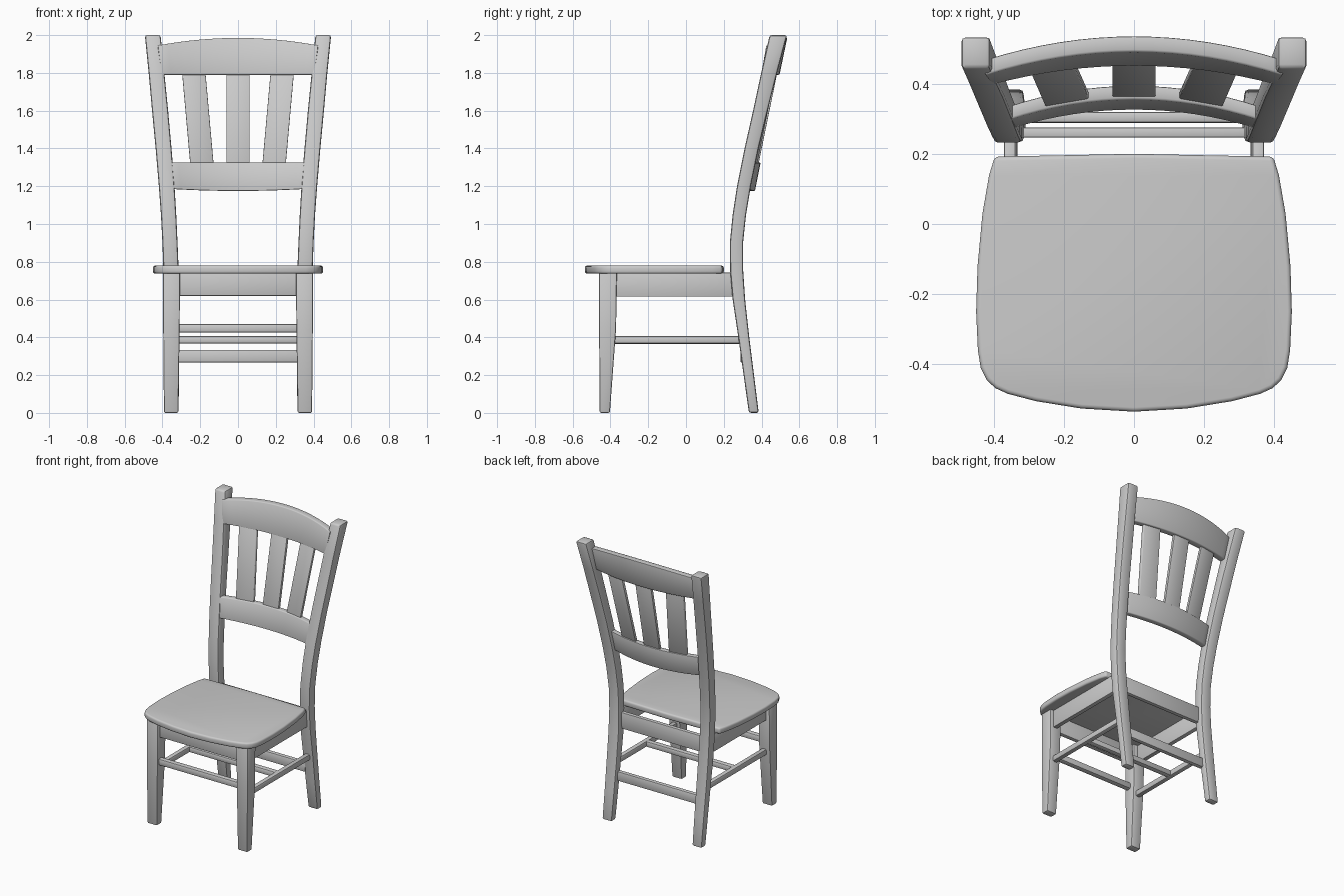
import bpy, bmesh, math

if "Cube" in bpy.data.objects:
    bpy.data.objects.remove(bpy.data.objects["Cube"])


def loft(name, rings, bevel=0.006, segs=2):
    """Skin a list of equal-length rings, cap the ends and soften hard edges."""
    bm = bmesh.new()
    vs = [[bm.verts.new(p) for p in r] for r in rings]
    n = len(vs[0])
    for a, b in zip(vs, vs[1:]):
        for i in range(n):
            j = (i + 1) % n
            bm.faces.new((a[i], a[j], b[j], b[i]))
    bm.faces.new(vs[0][::-1])
    bm.faces.new(vs[-1])
    bmesh.ops.recalc_face_normals(bm, faces=bm.faces)
    if bevel:
        hard = [e for e in bm.edges if e.calc_face_angle(0) > math.radians(40)]
        bmesh.ops.bevel(bm, geom=hard, offset=bevel, segments=segs,
                        profile=0.5, affect='EDGES', clamp_overlap=True)
    me = bpy.data.meshes.new(name)
    bm.to_mesh(me)
    bm.free()
    ob = bpy.data.objects.new(name, me)
    bpy.context.collection.objects.link(ob)
    bpy.ops.object.select_all(action='DESELECT')
    ob.select_set(True)
    bpy.context.view_layer.objects.active = ob
    bpy.ops.object.shade_smooth_by_angle(angle=math.radians(40))
    return ob


def rect(x0, x1, y0, y1, z):
    return [(x0, y0, z), (x1, y0, z), (x1, y1, z), (x0, y1, z)]


def box(name, x0, x1, y0, y1, z0, z1, bevel=0.005):
    return loft(name, [rect(x0, x1, y0, y1, z0), rect(x0, x1, y0, y1, z1)], bevel)


# Seat: bowed front, rounded front corners, narrowing to the back
half = [(0.15, -.526), (.28, -.505), (.36, -.484), (.395, -.468), (.42, -.445),
        (.437, -.41), (.445, -.36), (.45, -.25), (.446, -.12), (.432, .03),
        (.413, .14), (.397, .192)]
outline = ([(0, -.535)] + half + [(0, .2)] + [(-x, y) for x, y in reversed(half)])
loft("seat", [[(x, y, z) for x, y in outline] for z in (.737, .78)], 0.012, 3)

# Back post stations: z, inner x, outer x, front y, back y
post = [(0, .315, .39, .333, .385), (.2, .312, .391, .305, .36),
        (.4, .31, .393, .277, .335), (.6, .31, .394, .247, .313),
        (.75, .314, .395, .234, .303), (.9, .32, .4, .232, .302),
        (1.05, .327, .408, .247, .318), (1.2, .336, .419, .27, .343),
        (1.4, .352, .436, .31, .384), (1.6, .37, .455, .355, .432),
        (1.8, .39, .473, .398, .482), (2, .41, .493, .443, .535)]
for side, s in (("left", -1), ("right", 1)):
    loft(f"back_post_{side}", [rect(s * a, s * b, c, d, z) for z, a, b, c, d in post], 0.012)
    # Front leg tapers on its inner and rear faces
    loft(f"front_leg_{side}", [rect(s * .316, s * .392, -.457, -.403, 0),
                               rect(s * .309, s * .396, -.46, -.37, .45),
                               rect(s * .307, s * .396, -.46, -.366, .745)], 0.008)
    xs = sorted((s * .338, s * .37))
    box(f"side_apron_{side}", *xs, -.39, .26, .615, .742)
    xs = sorted((s * .332, s * .368))
    box(f"side_stretcher_{side}", *xs, -.4, .295, .366, .408, 0.01)

# Aprons and cross stretchers
box("front_apron", -.32, .32, -.435, -.405, .62, .742)
box("back_apron", -.325, .325, .246, .275, .62, .735)
box("front_stretcher", -.32, .32, -.445, -.405, .425, .471, 0.01)
box("middle_stretcher", -.34, .34, -.07, -.03, .367, .408, 0.01)
box("back_stretcher", -.325, .325, .288, .32, .266, .334, 0.008)


# Front faces of the two curved, leaning back rails
def top_y(x, z):
    return .49 - .055 * (x / .41) ** 2 - .21 * (1.98 - z)


def low_y(x, z):
    return .355 - .053 * (x / .34) ** 2 - .2 * (1.325 - z)


def rail(name, hx_low, hx_high, bottom, top, face, thick, n=16):
    rings = []
    for i in range(n + 1):
        t = -1 + 2 * i / n
        xl, xh, zl, zh = t * hx_low, t * hx_high, bottom(t), top(t)
        rings.append([(xl, face(xl, zl), zl), (xl, face(xl, zl) + thick, zl),
                      (xh, face(xh, zh) + thick, zh), (xh, face(xh, zh), zh)])
    loft(name, rings, 0.006)


rail("top_rail", .405, .425, lambda t: 1.79, lambda t: 1.985 - .04 * t * t, top_y, .045)
rail("lower_back_rail", .345, .36, lambda t: 1.175 + .01 * t * t, lambda t: 1.325, low_y, .04)

# Three slats fanning out towards the top
for name, xb, xt in (("left", -.19, -.235), ("middle", 0, 0), ("right", .19, .235)):
    rings = []
    for x, z, face in ((xb, 1.305, low_y), (xt, 1.81, top_y)):
        a, b = x - .062, x + .062
        ya, yb = face(a, z) + .01, face(b, z) + .01
        rings.append([(a, ya, z), (b, yb, z), (b, yb + .022, z), (a, ya + .022, z)])
    loft(f"back_slat_{name}", rings, 0.004)
